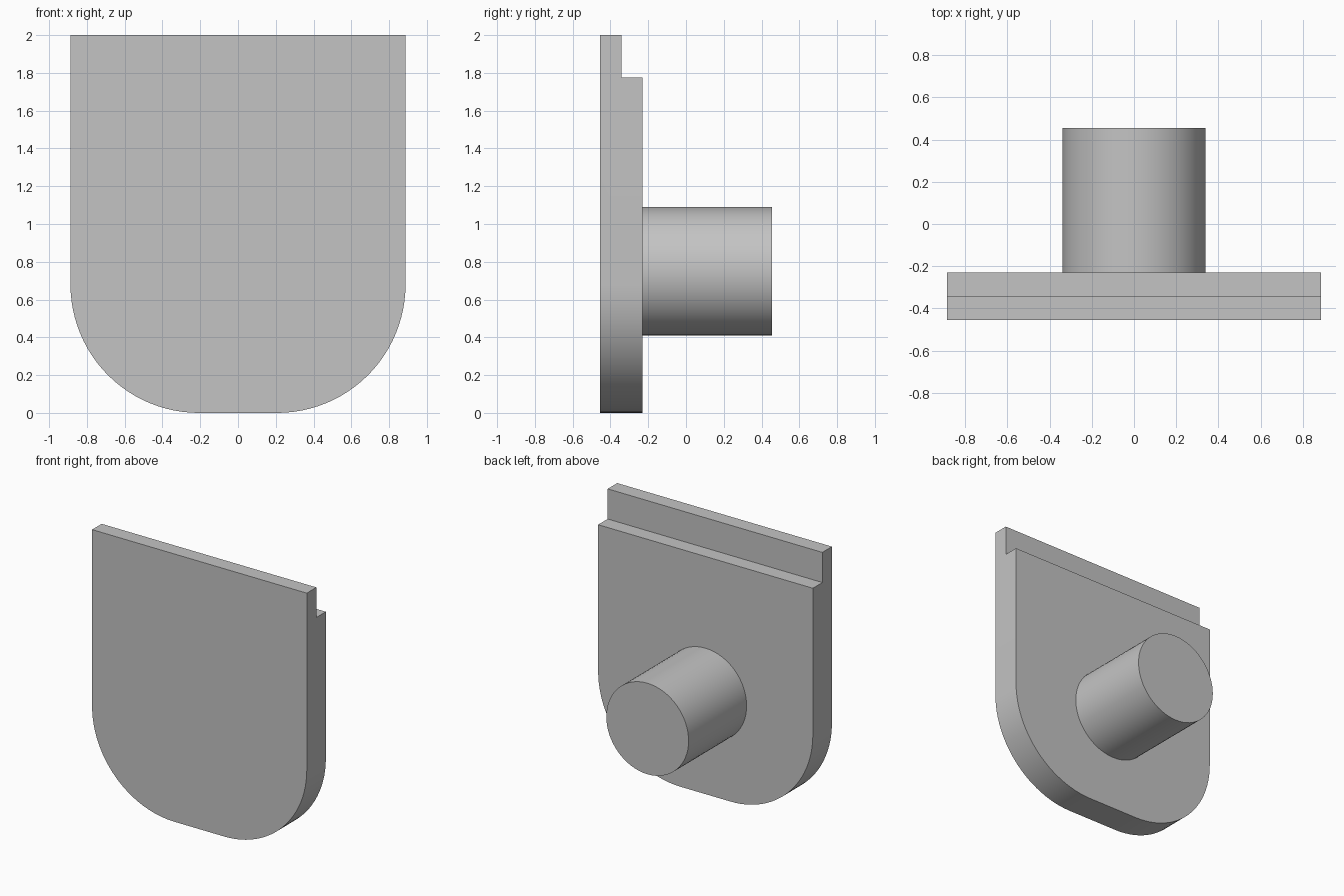
import bpy
import bmesh
from math import pi, sin, cos, radians
from mathutils import Vector

cube = bpy.data.objects.get("Cube")
if cube:
    bpy.data.objects.remove(cube, do_unlink=True)

HALF_W, HEIGHT, CORNER_R = 0.887, 2.0, 0.68
FRONT, STEP, BACK, PEG_END = -0.455, -0.342, -0.23, 0.455
LEDGE_Z = 1.775
PEG_R, PEG_Z = 0.34, 0.75
ARC_STEPS = 24

# Material
grey = bpy.data.materials.new("light grey")
grey.use_nodes = True
colour = (0.55, 0.55, 0.55, 1)
grey.diffuse_color = colour
grey.node_tree.nodes["Principled BSDF"].inputs["Base Color"].default_value = colour


def finish(obj):
    """Give the part its material and smooth its curved sides."""
    obj.data.materials.clear()
    obj.data.materials.append(grey)
    bpy.ops.object.select_all(action='DESELECT')
    obj.select_set(True)
    bpy.context.view_layer.objects.active = obj
    bpy.ops.object.shade_smooth_by_angle(angle=radians(30))


def extrude(bm, face, y):
    """Pull a face back along y and return the moved face."""
    out = bmesh.ops.extrude_face_region(bm, geom=[face])["geom"]
    for v in out:
        if isinstance(v, bmesh.types.BMVert):
            v.co.y = y
    return next(f for f in out if isinstance(f, bmesh.types.BMFace))


# Plate outline: square top, two large rounded bottom corners
right_arc = [(HALF_W - CORNER_R + CORNER_R * sin(a), CORNER_R - CORNER_R * cos(a))
             for a in (pi / 2 * i / ARC_STEPS for i in range(ARC_STEPS + 1))]
half = right_arc + [(HALF_W, HEIGHT)]
outline = half + [(-x, z) for x, z in reversed(half)]

bm = bmesh.new()
front = bm.faces.new([bm.verts.new((x, FRONT, z)) for x, z in outline])
loop_copy = bmesh.ops.duplicate(bm, geom=[front])["geom"]
rear = next(f for f in loop_copy if isinstance(f, bmesh.types.BMFace))
for v in rear.verts:
    v.co.y = STEP
bmesh.ops.bridge_loops(bm, edges=list(front.edges) + list(rear.edges))

# Rear step: split the back at the ledge and thicken only the lower part
bmesh.ops.bisect_plane(bm, geom=[rear] + list(rear.edges) + list(rear.verts),
                       plane_co=Vector((0, 0, LEDGE_Z)), plane_no=Vector((0, 0, 1)))
lower = next(f for f in bm.faces
             if all(abs(v.co.y - STEP) < 1e-4 and v.co.z < LEDGE_Z + 1e-4
                    for v in f.verts))
extrude(bm, lower, BACK)
bmesh.ops.recalc_face_normals(bm, faces=bm.faces)
mesh = bpy.data.meshes.new("plate")
bm.to_mesh(mesh)
bm.free()
plate = bpy.data.objects.new("plate", mesh)
bpy.context.collection.objects.link(plate)
finish(plate)

# Round peg on the back, seated slightly into the plate
start = BACK - 0.02
bpy.ops.mesh.primitive_cylinder_add(
    vertices=64, radius=PEG_R, depth=PEG_END - start,
    location=(0, (start + PEG_END) / 2, PEG_Z), rotation=(pi / 2, 0, 0))
peg = bpy.context.object
peg.name = "peg"
finish(peg)
